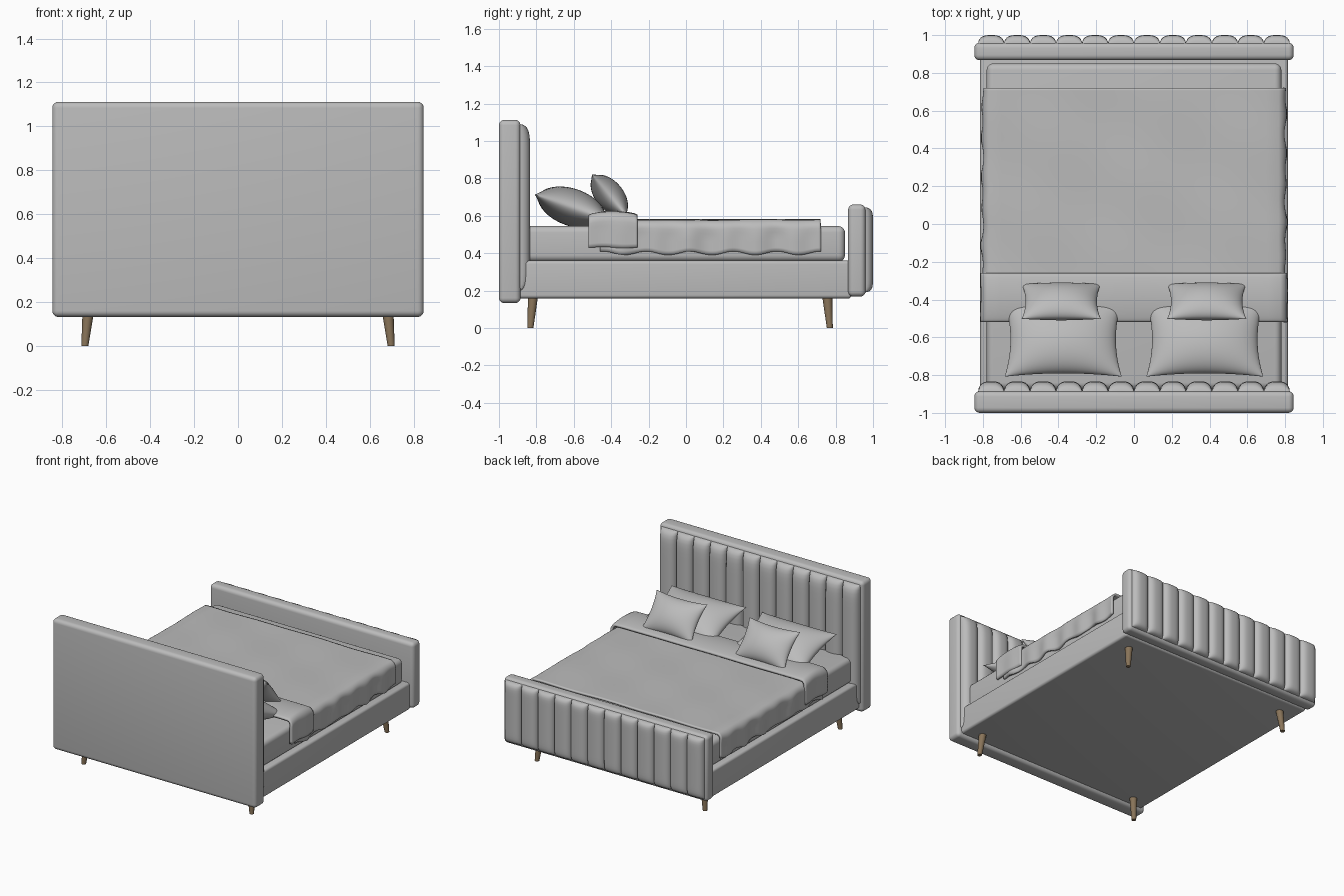
import bpy, bmesh, math
from mathutils import Matrix, Vector

if "Cube" in bpy.data.objects:
    bpy.data.objects.remove(bpy.data.objects["Cube"])


def material(name, rgb):
    m = bpy.data.materials.new(name)
    m.diffuse_color = (*rgb, 1)
    m.use_nodes = True
    m.node_tree.nodes["Principled BSDF"].inputs["Base Color"].default_value = m.diffuse_color
    return m


FABRIC = material("grey fabric", (0.5, 0.5, 0.5))
WOOD = material("brown wood", (0.25, 0.175, 0.10))


def finish(bm, name, mat, angle=40):
    me = bpy.data.meshes.new(name)
    bm.to_mesh(me)
    bm.free()
    ob = bpy.data.objects.new(name, me)
    bpy.context.collection.objects.link(ob)
    me.materials.append(mat)
    bpy.ops.object.select_all(action='DESELECT')
    ob.select_set(True)
    bpy.context.view_layer.objects.active = ob
    bpy.ops.object.shade_smooth_by_angle(angle=math.radians(angle))
    return ob


def box(name, x, y, z, r, seg=5):
    """Rounded box from (min, max) ranges."""
    bm = bmesh.new()
    bmesh.ops.create_cube(bm, size=1)
    for v in bm.verts:
        v.co = Vector([(a + b) / 2 + c * (b - a) for (a, b), c in zip((x, y, z), v.co)])
    bmesh.ops.bevel(bm, geom=bm.edges[:], offset=r, segments=seg, profile=0.5, affect='EDGES')
    return finish(bm, name, FABRIC)


def channels(name, y0, depth, z0, z1, count=12, half=0.825):
    """Row of padded vertical channels, puffed out along y."""
    bm = bmesh.new()
    w = 2 * half / count
    nu, nv = 14, 24
    for k in range(count):
        cx = -half + (k + 0.5) * w
        grid = []
        for j in range(nv + 1):
            b = -math.cos(math.pi * j / nv)
            row = []
            for i in range(nu + 1):
                a = -math.cos(math.pi * i / nu)
                puff = (1 - abs(a) ** 3) ** 0.5 * (1 - abs(b) ** 14) ** 0.5
                row.append(bm.verts.new((cx + a * w / 2, y0 + depth * puff,
                                         (z0 + z1) / 2 + b * (z1 - z0) / 2)))
            grid.append(row)
        for j in range(nv):
            for i in range(nu):
                bm.faces.new((grid[j][i], grid[j + 1][i], grid[j + 1][i + 1], grid[j][i + 1]))
    return finish(bm, name, FABRIC, 60)


def cover(name, y0, y1, half, top, hem, thick, wave, arch, rows):
    """Cloth draped across the bed with rippled hanging sides."""
    right = [(half * i / 16, top) for i in range(15)]
    r = 0.05
    right += [(half - r + r * math.sin(t), top - r + r * math.cos(t))
              for t in (math.pi / 2 * i / 6 for i in range(1, 7))]
    right += [(half, top - r + (hem - top + r) * i / 6) for i in range(1, 7)]
    section = [(-x, z) for x, z in reversed(right[1:])] + right
    bm = bmesh.new()
    grid = []
    for j in range(rows + 1):
        t = j / rows
        y = y0 + (y1 - y0) * t
        row = []
        for x, z in section:
            drop = max(0, min(1, (top - z) / (top - hem)))
            side = 1 if x > 0 else -1
            ripple = math.sin(y * 34 + side) * 0.6 + math.sin(y * 19 + 2 * side) * 0.4
            dx = side * wave * ripple * min(1, drop * 2)
            dz = wave * 0.9 * drop * math.sin(y * 27 + side)
            dz += (1 - drop) * (arch * math.sin(math.pi * t) ** 0.6
                                + wave * 0.3 * math.sin(x * 9 + y * 5) * math.sin(y * 8 - x * 3))
            row.append(bm.verts.new((x + dx, y, z + dz)))
        grid.append(row)
    for j in range(rows):
        for i in range(len(section) - 1):
            bm.faces.new((grid[j][i], grid[j][i + 1], grid[j + 1][i + 1], grid[j + 1][i]))
    ob = finish(bm, name, FABRIC, 60)
    s = ob.modifiers.new("thickness", 'SOLIDIFY')
    s.thickness, s.offset = thick, -1
    return ob


def pillow(name, centre, w, d, thick, tilt, n=28):
    """Cushion with pinched seam and pulled-out corners."""
    bm = bmesh.new()
    grids = []
    for s in (1, -1):
        grid = []
        for j in range(n + 1):
            v = -math.cos(math.pi * j / n)
            row = []
            for i in range(n + 1):
                u = -math.cos(math.pi * i / n)
                h = max(0, (1 - u * u) * (1 - v * v)) ** 0.55
                row.append(bm.verts.new((w / 2 * u * (1 - 0.10 * (1 - v * v)),
                                         d / 2 * v * (1 - 0.10 * (1 - u * u)),
                                         s * thick / 2 * h)))
            grid.append(row)
        for j in range(n):
            for i in range(n):
                q = [grid[j][i], grid[j][i + 1], grid[j + 1][i + 1], grid[j + 1][i]]
                bm.faces.new(q if s > 0 else q[::-1])
    bmesh.ops.remove_doubles(bm, verts=bm.verts[:], dist=1e-5)
    bm.transform(Matrix.Translation(centre) @ Matrix.Rotation(math.radians(tilt), 4, 'X'))
    return finish(bm, name, FABRIC, 60)


# Upholstered frame
box("headboard", (-0.845, 0.845), (-1, -0.885), (0.133, 1.112), 0.028)
box("footboard", (-0.845, 0.845), (0.867, 0.96), (0.168, 0.66), 0.028)
box("bed_base", (-0.815, 0.815), (-0.9, 0.885), (0.158, 0.36), 0.018)
channels("headboard_channels", -0.888, 0.055, 0.2, 1.09)
channels("footboard_channels", 0.955, 0.045, 0.19, 0.645)

# Mattress and bedding
box("mattress", (-0.78, 0.78), (-0.875, 0.85), (0.355, 0.545), 0.035)
cover("blanket", -0.46, 0.72, 0.803, 0.58, 0.40, 0.015, 0.011, 0, 90)
cover("folded_cover", -0.52, -0.26, 0.812, 0.605, 0.43, 0.02, 0.004, 0.02, 24)

# Pillows and splayed legs, mirrored left and right
for side, label in ((-1, "left"), (1, "right")):
    pillow("large_pillow_" + label, (side * 0.375, -0.61, 0.645), 0.62, 0.42, 0.20, -19)
    pillow("small_pillow_" + label, (side * 0.385, -0.41, 0.71), 0.42, 0.29, 0.15, -50)
    for end, y, where in ((-1, -0.818, "head"), (1, 0.755, "foot")):
        bm = bmesh.new()
        bmesh.ops.create_cone(bm, cap_ends=True, segments=20, radius1=0.016,
                              radius2=0.027, depth=0.17)
        for v in bm.verts:
            t = 0.5 - v.co.z / 0.17      # 0 at top, 1 at the floor
            v.co += Vector((side * (0.68 + 0.017 * t), y + end * 0.014 * t, 0.085))
        finish(bm, f"{where}_leg_{label}", WOOD)
